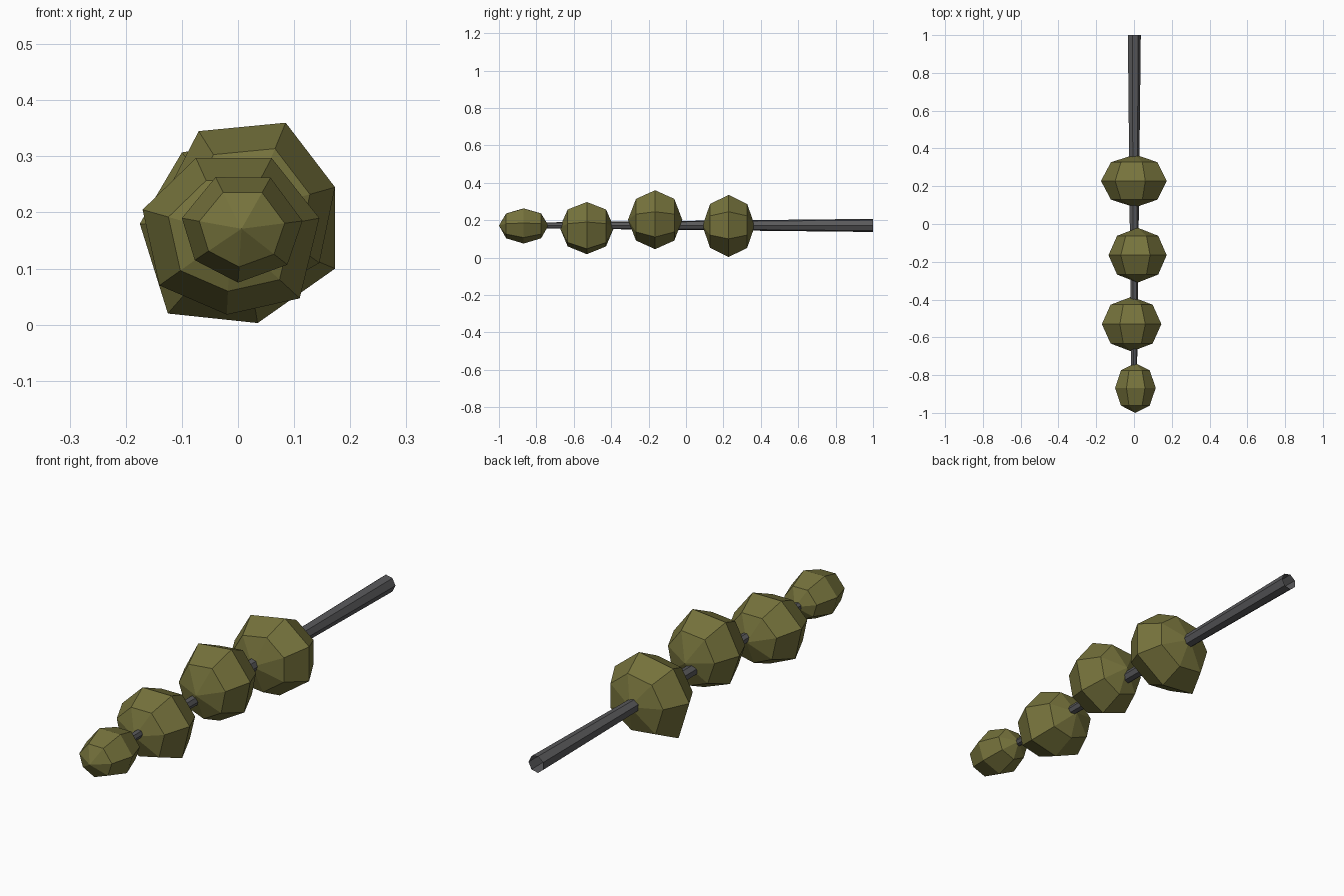
import bpy, bmesh, math

if "Cube" in bpy.data.objects:
    bpy.data.objects.remove(bpy.data.objects["Cube"])

def material(name, rgb):
    m = bpy.data.materials.new(name)
    m.diffuse_color = (*rgb, 1)
    m.use_nodes = True
    m.node_tree.nodes["Principled BSDF"].inputs["Base Color"].default_value = m.diffuse_color
    return m

OLIVE = material("olive", (0.18, 0.17, 0.045))
STEEL = material("dark_grey", (0.1, 0.1, 0.105))

def loft(name, rings, mat, poles=None):
    """Skin rings of equal length; optionally close the ends on pole points."""
    bm = bmesh.new()
    rows = [[bm.verts.new(p) for p in ring] for ring in rings]
    n = len(rows[0])
    for a, b in zip(rows, rows[1:]):
        for i in range(n):
            j = (i + 1) % n
            bm.faces.new((a[i], a[j], b[j], b[i]))
    if poles:
        for pole, row in zip(poles, (rows[0], rows[-1])):
            v = bm.verts.new(pole)
            for i in range(n):
                bm.faces.new((v, row[i], row[(i + 1) % n]))
    bmesh.ops.recalc_face_normals(bm, faces=bm.faces)
    me = bpy.data.meshes.new(name)
    bm.to_mesh(me)
    bm.free()
    me.materials.append(mat)
    ob = bpy.data.objects.new(name, me)
    bpy.context.collection.objects.link(ob)
    return ob

# Beads: centre y, half length, seven-sided irregular equator (x, z)
BEADS = [
    (-0.868, 0.132, [(-.04, .263), (.058, .262), (.115, .185), (.088, .107),
                     (0, .075), (-.077, .115), (-.1, .19)]),
    (-0.53, 0.145, [(-.075, .297), (.06, .297), (.145, .19), (.11, .047),
                    (-.02, .018), (-.14, .07), (-.17, .205)]),
    (-0.165, 0.145, [(-.07, .345), (.085, .36), (.173, .245), (.145, .11),
                     (.03, .045), (-.09, .09), (-.135, .22)]),
    (0.228, 0.14, [(-.1, .307), (.06, .335), (.173, .245), (.173, .1),
                   (.035, .003), (-.125, .02), (-.175, .18)]),
]
for k, (cy, half, eq) in enumerate(BEADS):
    cx = sum(p[0] for p in eq) / 7
    cz = sum(p[1] for p in eq) / 7
    rings = []
    for a in (-45, 0, 45):
        s, c = math.sin(math.radians(a)), math.cos(math.radians(a))
        rings.append([(cx + (x - cx) * c, cy + half * s, cz + (z - cz) * c)
                      for x, z in eq])
    loft(f"bead_{k + 1}", rings, OLIVE,
         [(cx, cy - half, cz), (cx, cy + half, cz)])

# Tapered seven-sided rod, open at the wide end
def rod_ring(y, r):
    return [(r * math.cos(math.tau * i / 7), y, .172 + r * math.sin(math.tau * i / 7))
            for i in range(7)]

loft("rod", [rod_ring(-0.9, .015), rod_ring(1, .036)], STEEL)
